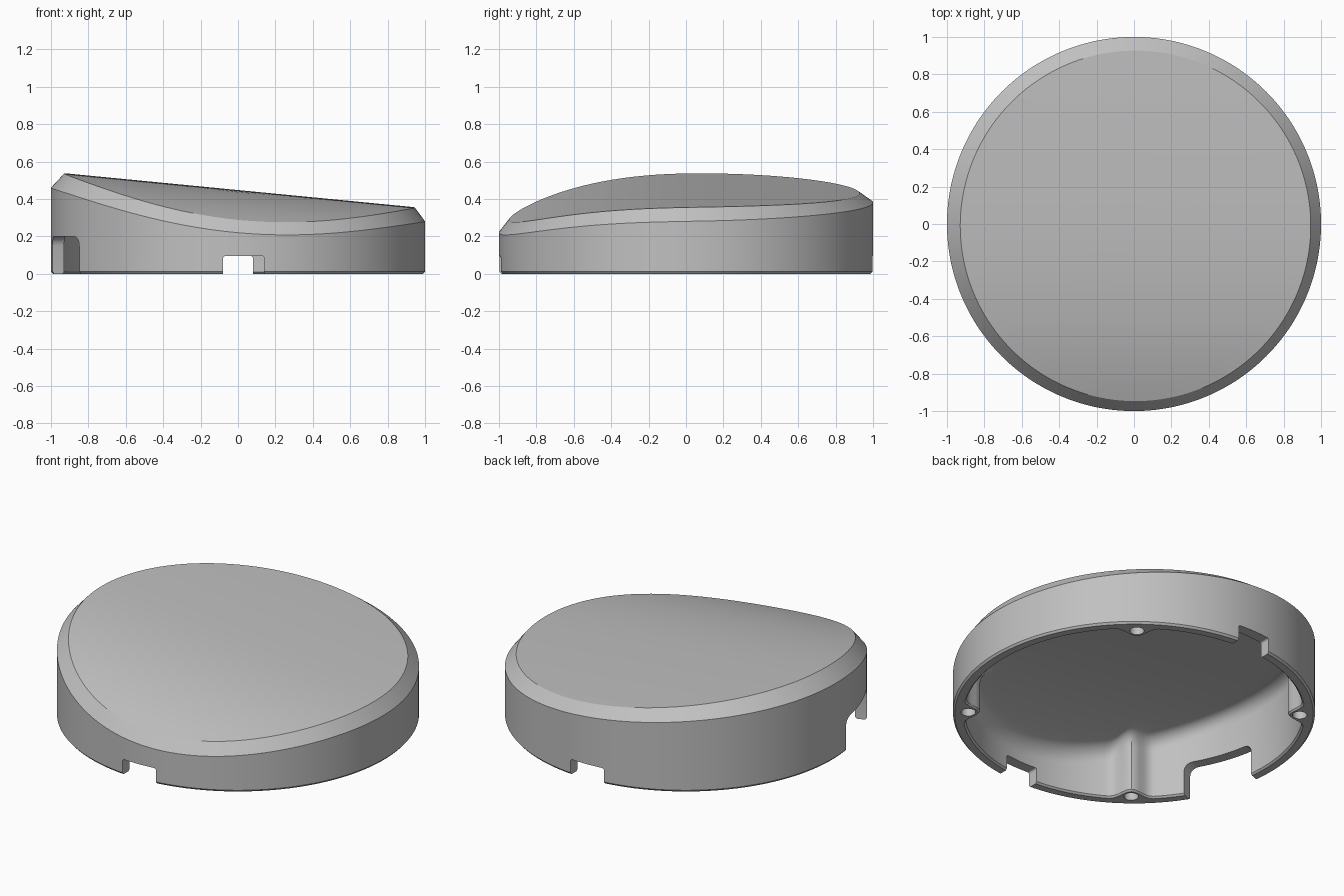
import bpy, bmesh
from math import sin, cos, pi, radians, degrees

cube = bpy.data.objects.get("Cube")
if cube:
    bpy.data.objects.remove(cube, do_unlink=True)

SEGS = 240
WALL_IN = 0.935
BOSS_ANGLES = [51, 141, 231, 321]

grey = bpy.data.materials.new("plain_grey")
grey.use_nodes = True
grey.diffuse_color = (0.53, 0.53, 0.53, 1)
grey.node_tree.nodes["Principled BSDF"].inputs["Base Color"].default_value = grey.diffuse_color


def top_z(x, y):
    """Tilted top surface, curving down toward the front."""
    d = y - 0.2
    drop = 0.03 * d * d if d > 0 else 0.11 * (-d) ** 2.7
    return 0.448 - drop - 0.097 * x


def inner_radius(a):
    """Inside wall radius, swelling inward at each screw boss."""
    r = WALL_IN
    for b in BOSS_ANGLES:
        off = abs((degrees(a) - b + 180) % 360 - 180)
        if off < 7.5:
            r -= 0.085 * (0.5 + 0.5 * cos(pi * off / 7.5))
    return r


def section(a):
    """Cross-section from the top centre, over the rim, and back under the ceiling."""
    c, s = cos(a), sin(a)
    rim = 0.937 + 0.008 * c - 0.01 * s
    pts = [(rim * k / 12, top_z(c * rim * k / 12, s * rim * k / 12)) for k in range(1, 13)]
    # chamfer, outer wall and bottom edge
    pts.append((1, top_z(c, s) - 0.062 - 0.014 * cos(2 * a) + 0.007 * c))
    ri = inner_radius(a)
    pts += [(1, 0.012), (0.99, 0), (ri + 0.01, 0), (ri, 0.01)]
    # rounded inside corner
    R = 0.08
    for k in range(7):
        p = pi / 2 * k / 6
        r = ri - R * (1 - cos(p))
        pts.append((r, top_z(c * r, s * r) - 0.07 - R * (1 - sin(p))))
    # ceiling
    r0 = pts[-1][0]
    for k in range(9, 0, -1):
        r = r0 * k / 10
        pts.append((r, top_z(c * r, s * r) - 0.07))
    return [(r * c, r * s, z) for r, z in pts]


# Hollow cap body
bm = bmesh.new()
cols = [[bm.verts.new(p) for p in section(2 * pi * i / SEGS)] for i in range(SEGS)]
crown = bm.verts.new((0, 0, top_z(0, 0)))
ceiling = bm.verts.new((0, 0, top_z(0, 0) - 0.07))
for i, a in enumerate(cols):
    b = cols[(i + 1) % SEGS]
    bm.faces.new((crown, a[0], b[0]))
    bm.faces.new((ceiling, b[-1], a[-1]))
    for j in range(len(a) - 1):
        bm.faces.new((a[j], a[j + 1], b[j + 1], b[j]))
bmesh.ops.recalc_face_normals(bm, faces=bm.faces)
mesh = bpy.data.meshes.new("cap_body")
bm.to_mesh(mesh)
bm.free()
body = bpy.data.objects.new("cap_body", mesh)
mesh.materials.append(grey)
bpy.context.collection.objects.link(body)


def cut(cutter):
    """Subtract a cutter from the body and remove it."""
    cutter.hide_render = True
    cutter.data.materials.append(grey)
    mod = body.modifiers.new("cut", 'BOOLEAN')
    mod.operation = 'DIFFERENCE'
    mod.solver = 'EXACT'
    mod.object = cutter
    bpy.ops.object.select_all(action='DESELECT')
    body.select_set(True)
    bpy.context.view_layer.objects.active = body
    bpy.ops.object.modifier_apply(modifier=mod.name)
    bpy.data.objects.remove(cutter, do_unlink=True)


def notch(angle, half, height, corner, shift=0):
    """Opening in the lower wall with rounded upper corners."""
    nb = bmesh.new()
    bmesh.ops.create_cube(nb, size=1)
    for v in nb.verts:
        v.co.x = 0.98 + v.co.x * 0.36
        v.co.y = shift + v.co.y * 2 * half
        v.co.z = height if v.co.z > 0 else -0.1
    edges = [e for e in nb.edges
             if all(v.co.z > 0 for v in e.verts)
             and abs(e.verts[0].co.y - e.verts[1].co.y) < 0.001]
    bmesh.ops.bevel(nb, geom=edges, offset=corner, segments=5, profile=0.5, affect='EDGES')
    me = bpy.data.meshes.new("notch_cutter")
    nb.to_mesh(me)
    nb.free()
    ob = bpy.data.objects.new("notch_cutter", me)
    ob.rotation_euler.z = radians(angle)
    bpy.context.collection.objects.link(ob)
    bpy.context.view_layer.update()
    cut(ob)


# Front and back slots, then the tall side opening
for angle in (270, 90):
    notch(angle, 0.11, 0.095, 0.012, shift=0.03)
notch(199.5, 0.215, 0.2, 0.05)

# Screw holes in the bosses
for b in BOSS_ANGLES:
    t = radians(b)
    bpy.ops.mesh.primitive_cylinder_add(vertices=24, radius=0.04, depth=0.24,
                                        location=(0.915 * cos(t), 0.915 * sin(t), 0))
    cut(bpy.context.object)

bpy.ops.object.select_all(action='DESELECT')
body.select_set(True)
bpy.context.view_layer.objects.active = body
bpy.ops.object.shade_smooth_by_angle(angle=radians(25))
